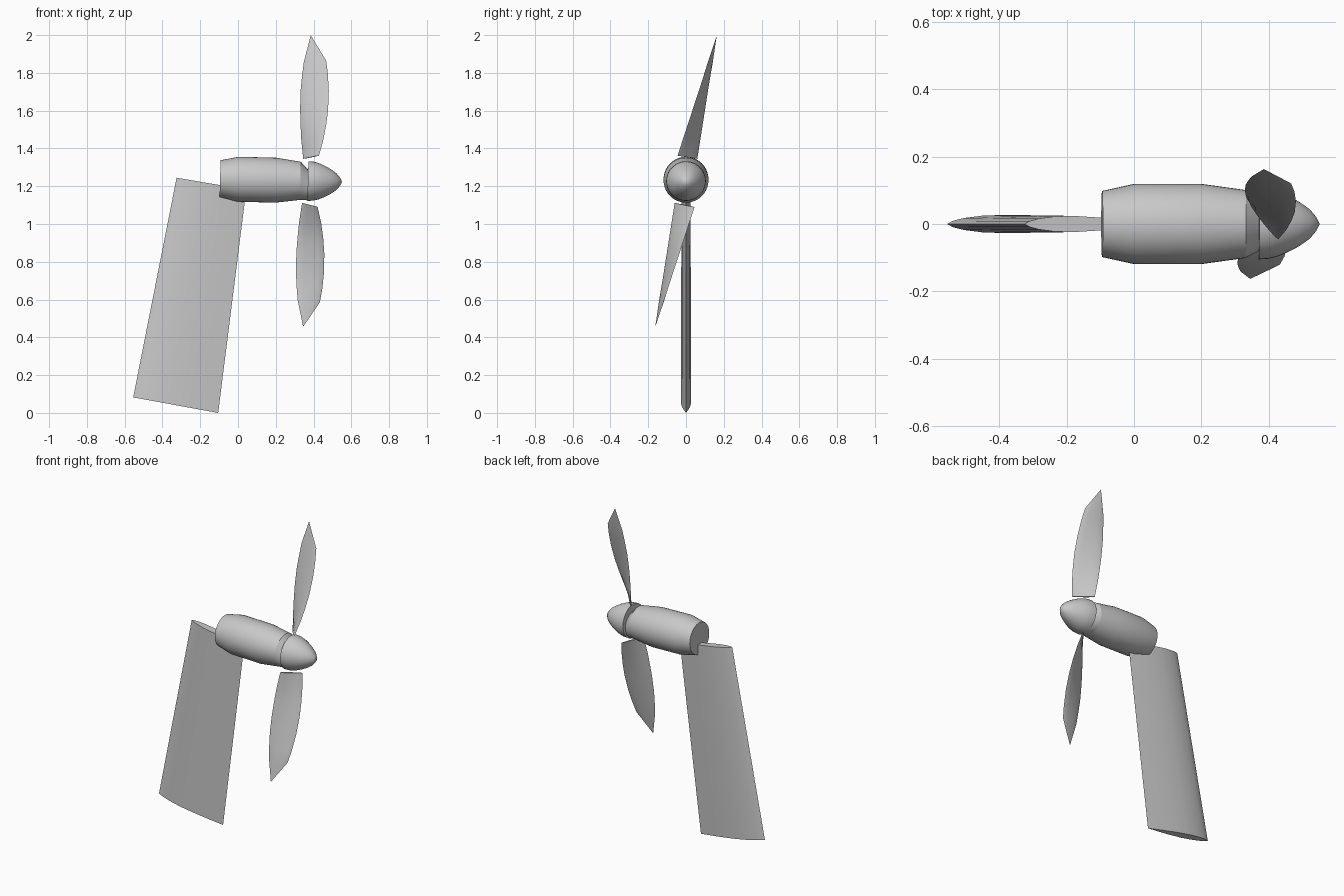
import bpy, bmesh, math
from mathutils import Vector, Matrix

cube = bpy.data.objects.get("Cube")
if cube:
    bpy.data.objects.remove(cube, do_unlink=True)

grey = bpy.data.materials.new("light grey")
grey.use_nodes = True
grey.diffuse_color = (0.58, 0.58, 0.58, 1)
grey.node_tree.nodes["Principled BSDF"].inputs["Base Color"].default_value = grey.diffuse_color

# The engine axis droops slightly about the hub
HUB = Vector((0.365, 0, 1.2275))
TILT = Matrix.Translation(HUB) @ Matrix.Rotation(math.radians(1.5), 4, 'Y')


def loft(name, rings, matrix=None, angle=30):
    """Skin closed rings of equal point count and cap both ends."""
    bm = bmesh.new()
    loops = [[bm.verts.new(p) for p in ring] for ring in rings]
    n = len(loops[0])
    for a, b in zip(loops, loops[1:]):
        for i in range(n):
            j = (i + 1) % n
            bm.faces.new((a[i], a[j], b[j], b[i]))
    bm.faces.new(loops[0][::-1])
    bm.faces.new(loops[-1])
    bmesh.ops.remove_doubles(bm, verts=bm.verts, dist=0.0002)
    bmesh.ops.recalc_face_normals(bm, faces=bm.faces)
    mesh = bpy.data.meshes.new(name)
    bm.to_mesh(mesh)
    bm.free()
    mesh.materials.append(grey)
    obj = bpy.data.objects.new(name, mesh)
    bpy.context.collection.objects.link(obj)
    if matrix:
        mesh.transform(matrix)
    bpy.ops.object.select_all(action='DESELECT')
    obj.select_set(True)
    bpy.context.view_layer.objects.active = obj
    bpy.ops.object.shade_smooth_by_angle(angle=math.radians(angle))
    return obj


def circle(x, r, drop=0.0, n=40):
    return [Vector((x - HUB.x, r * math.cos(2 * math.pi * i / n),
                    r * math.sin(2 * math.pi * i / n) - drop)) for i in range(n)]


# Nacelle, with a recessed collar behind the spinner
loft("nacelle", [circle(x, r) for x, r in
                 [(-0.095, 0.098), (0, 0.119), (0.2, 0.119), (0.33, 0.101)]], TILT)
loft("hub_collar", [circle(0.33, 0.101), circle(0.372, 0.08, 0.022)], TILT)

# Domed spinner
loft("spinner", [circle(x, r) for x, r in
                 [(0.37, 0.105), (0.40, 0.103), (0.43, 0.095), (0.46, 0.082),
                  (0.49, 0.066), (0.52, 0.045), (0.54, 0.022), (0.551, 0)]], TILT)

# Twisted propeller blades: leading x and z, trailing x and z per station
stations = [(0.060, 0.136, -0.023, 0.117), (0.081, 0.22, -0.036, 0.22),
            (0.094, 0.30, -0.042, 0.30), (0.102, 0.38, -0.046, 0.38),
            (0.103, 0.48, -0.046, 0.48), (0.096, 0.57, -0.040, 0.56),
            (0.085, 0.64, -0.033, 0.63), (0.0, 0.772, 0.0, 0.772)]


def blade_ring(xa, za, xb, zb, steps=6):
    a = Vector((xa, -0.045 + 0.327 * (za - 0.136), za))
    b = Vector((xb, 0.06 + 0.157 * (zb - 0.117), zb))
    if xa == xb:
        return [(a + b) / 2] * (2 * steps)
    normal = (b - a).cross(Vector((0, 0, 1))).normalized()
    ring = []
    for i in range(2 * steps):
        t = math.pi * i / steps
        ring.append(a.lerp(b, (1 - math.cos(t)) / 2) + normal * 0.006 * math.sin(t))
    return ring


for name, turn in (("upper_blade", 0), ("lower_blade", math.pi)):
    loft(name, [blade_ring(*s) for s in stations],
         TILT @ Matrix.Rotation(turn, 4, 'X'))

# Swept pylon with a streamlined section, blunt at the outer edge
section = [(0, 0), (0.04, 0.35), (0.11, 0.65), (0.24, 0.93), (0.4, 1),
           (0.6, 0.8), (0.8, 0.45), (1, 0)]


def pylon_ring(outer, inner, half):
    a, b = Vector(outer), Vector(inner)
    upper = [a.lerp(b, t) + Vector((0, h * half, 0)) for t, h in section]
    lower = [a.lerp(b, t) - Vector((0, h * half, 0)) for t, h in section[1:-1]]
    return upper + lower[::-1]


loft("pylon", [pylon_ring((-0.555, 0, 0.082), (-0.105, 0, 0), 0.027),
               pylon_ring((-0.325, 0, 1.245), (0.044, 0, 1.182), 0.024)])
